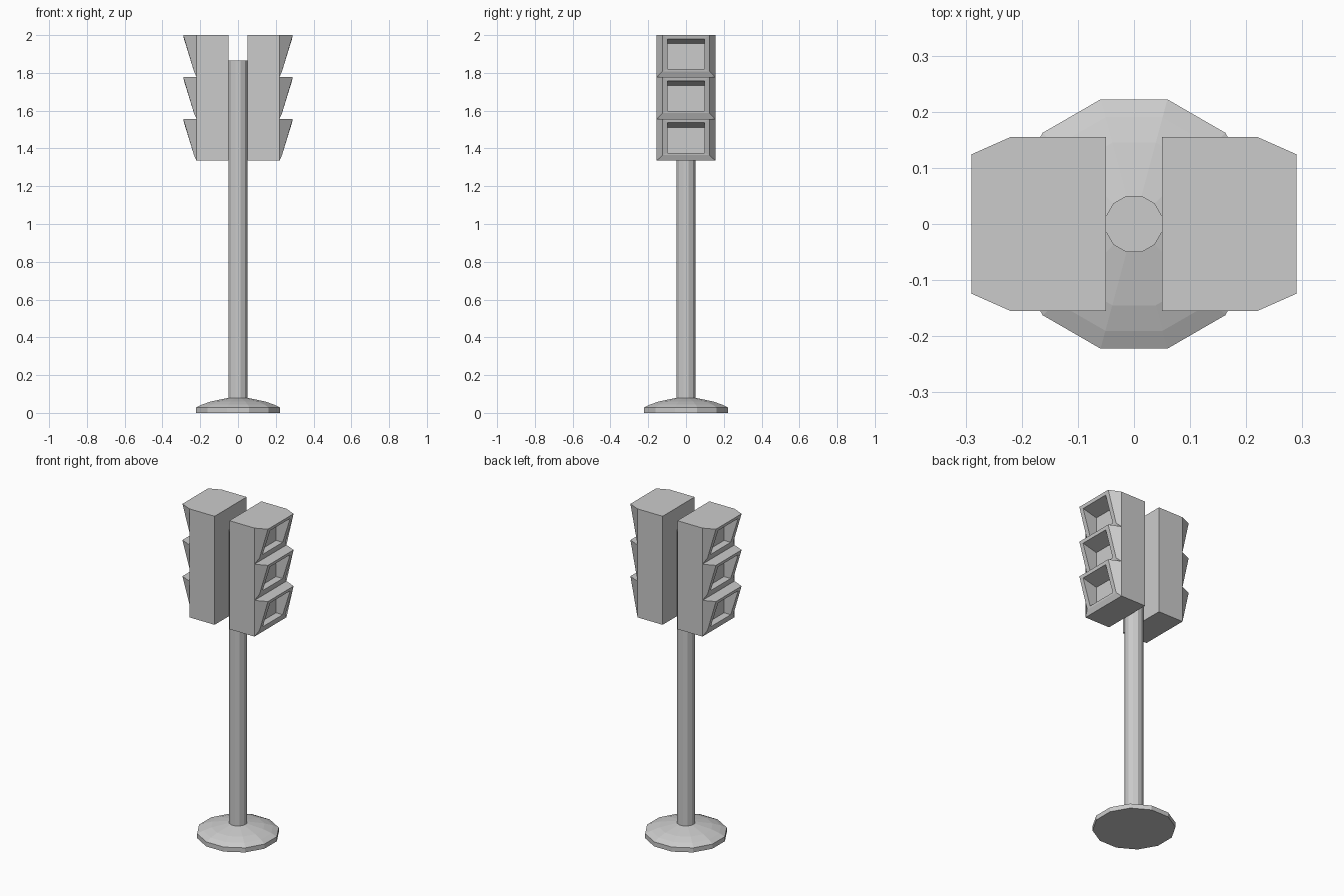
import bpy, bmesh, math

if "Cube" in bpy.data.objects:
    bpy.data.objects.remove(bpy.data.objects["Cube"])


def finish(name, bm):
    bmesh.ops.remove_doubles(bm, verts=bm.verts, dist=1e-5)
    bmesh.ops.recalc_face_normals(bm, faces=bm.faces)
    mesh = bpy.data.meshes.new(name)
    bm.to_mesh(mesh)
    bm.free()
    obj = bpy.data.objects.new(name, mesh)
    bpy.context.collection.objects.link(obj)
    return obj


def bridge(bm, rings):
    for a, b in zip(rings, rings[1:]):
        n = len(a)
        for i in range(n):
            bm.faces.new((a[i], a[(i + 1) % n], b[(i + 1) % n], b[i]))


def lathe(name, profile, sides=12):
    """Faceted turned part with closed ends; profile is (radius, z)."""
    bm = bmesh.new()
    rings = []
    for r, z in profile:
        angles = [2 * math.pi * (i + 0.5) / sides for i in range(sides)]
        rings.append([bm.verts.new((r * math.cos(t), r * math.sin(t), z)) for t in angles])
    bridge(bm, rings)
    bm.faces.new(rings[0])
    bm.faces.new(rings[-1])
    return finish(name, bm)


def rect(bm, half_y, bottom, top):
    """Four-point ring; bottom and top are (x, z)."""
    (xb, zb), (xt, zt) = bottom, top
    return [bm.verts.new(p) for p in ((xb, -half_y, zb), (xb, half_y, zb),
                                      (xt, half_y, zt), (xt, -half_y, zt))]


# Domed foot and pole
lathe("base", [(0.23, 0), (0.23, 0.028), (0.197, 0.044), (0.15, 0.06), (0.052, 0.08)])
lathe("pole", [(0.052, 0.07), (0.052, 1.865)])

# Signal housing: box open at the front, closed by three hooded lamp cells
Z0, Z1, HALF = 1.335, 2.0, 0.155
bm = bmesh.new()
back = rect(bm, HALF, (0.05, Z0), (0.05, Z1))
front = rect(bm, HALF, (0.22, Z0), (0.22, Z1))
bm.faces.new(back)
bridge(bm, [back, front])
step = (Z1 - Z0) / 3
for i in range(3):
    lo, hi = Z0 + i * step, Z0 + (i + 1) * step
    rings = [
        rect(bm, HALF, (0.22, lo), (0.22, hi)),                     # cell root
        rect(bm, 0.124, (0.233, lo + 0.03), (0.29, hi)),            # hood rim
        rect(bm, 0.097, (0.235, lo + 0.042), (0.286, hi - 0.02)),   # mouth
        rect(bm, 0.097, (0.19, lo + 0.042), (0.19, hi - 0.045)),    # recess
    ]
    bridge(bm, rings)
    bm.faces.new(rings[-1])
housing = finish("signal_housings", bm)
mirror = housing.modifiers.new("mirror", 'MIRROR')
mirror.use_axis[0] = True
mirror.use_mirror_merge = False
